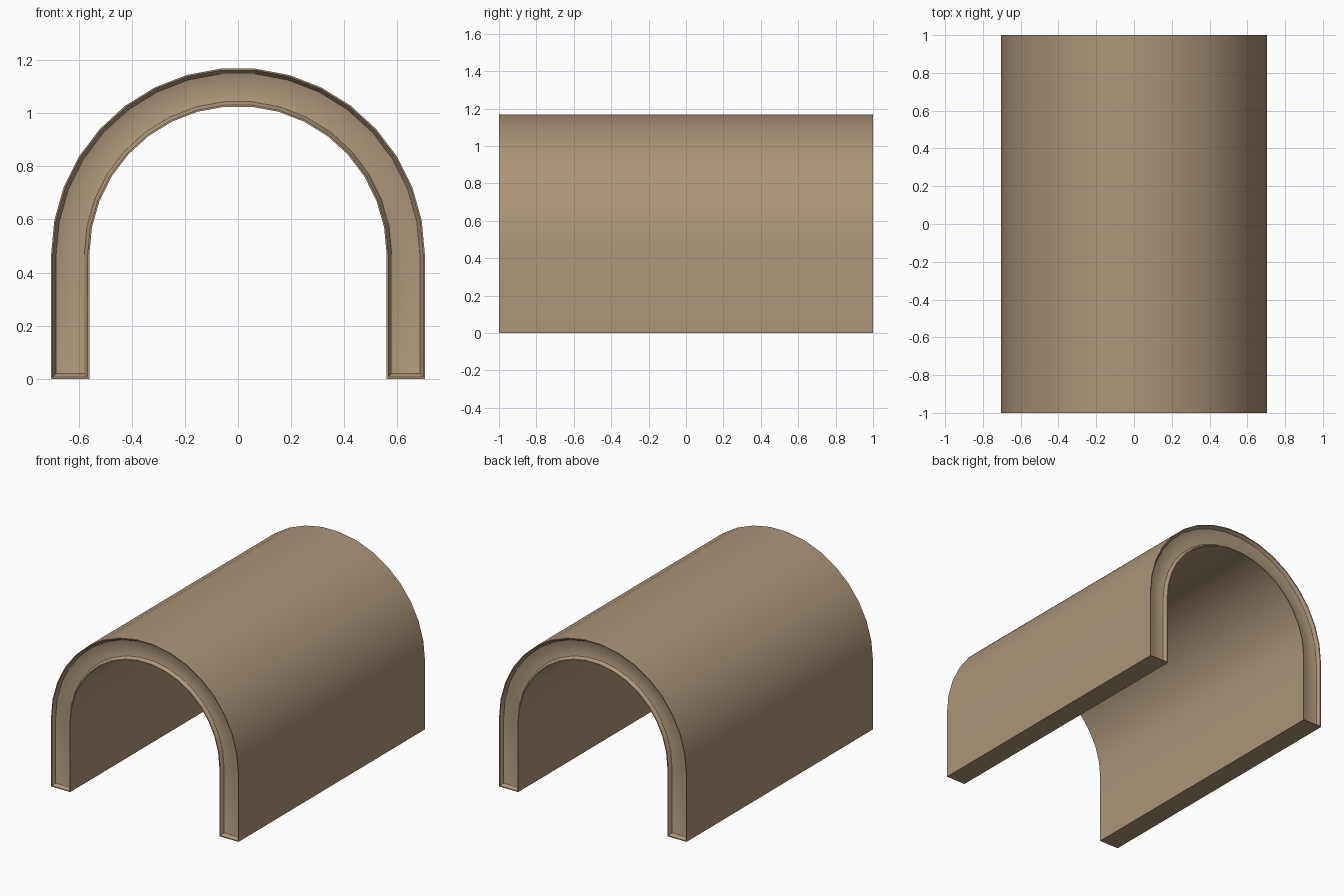
import bpy, bmesh, math

if "Cube" in bpy.data.objects:
    bpy.data.objects.remove(bpy.data.objects["Cube"])

R_OUT, R_IN, SPRING, HALF_LEN, SEGS = 0.704, 0.56, 0.467, 1.0, 17


def arch_points(inset):
    """Closed arch outline (outer side then inner side), shrunk by inset."""
    def side(r):
        pts = [(-r, inset)]
        for i in range(SEGS + 1):
            a = math.pi * (1 - i / SEGS)
            pts.append((r * math.cos(a), SPRING + r * math.sin(a)))
        return pts + [(r, inset)]
    return side(R_OUT - inset) + side(R_IN + inset)[::-1]


# Rim steps at each end: (inset from outline, depth into the body)
rim = [(0.023, 0.025), (0.019, 0.023), (0.013, 0.012), (0.006, 0.001), (0.0, 0.0)]
stations = [(i, -HALF_LEN + d) for i, d in rim]
stations += [(i, HALF_LEN - d) for i, d in reversed(rim)]

# Tunnel vault: rings joined along the length
bm = bmesh.new()
rings = [[bm.verts.new((x, y, z)) for x, z in arch_points(i)] for i, y in stations]
n = len(rings[0])
for a, b in zip(rings, rings[1:]):
    for k in range(n):
        j = (k + 1) % n
        bm.faces.new((a[k], a[j], b[j], b[k]))

# Recessed end panels
for ring in (rings[0], rings[-1]):
    for k in range(n // 2 - 1):
        bm.faces.new((ring[k], ring[k + 1], ring[n - 2 - k], ring[n - 1 - k]))
bmesh.ops.recalc_face_normals(bm, faces=bm.faces[:])

mesh = bpy.data.meshes.new("tunnel_arch")
bm.to_mesh(mesh)
bm.free()
arch = bpy.data.objects.new("tunnel_arch", mesh)
bpy.context.collection.objects.link(arch)

# Tan stone colour
mat = bpy.data.materials.new("tan_stone")
mat.diffuse_color = (0.42, 0.30, 0.19, 1)
mat.use_nodes = True
mat.node_tree.nodes["Principled BSDF"].inputs["Base Color"].default_value = mat.diffuse_color
mesh.materials.append(mat)

bpy.context.view_layer.objects.active = arch
arch.select_set(True)
bpy.ops.object.shade_smooth_by_angle(angle=math.radians(30))
